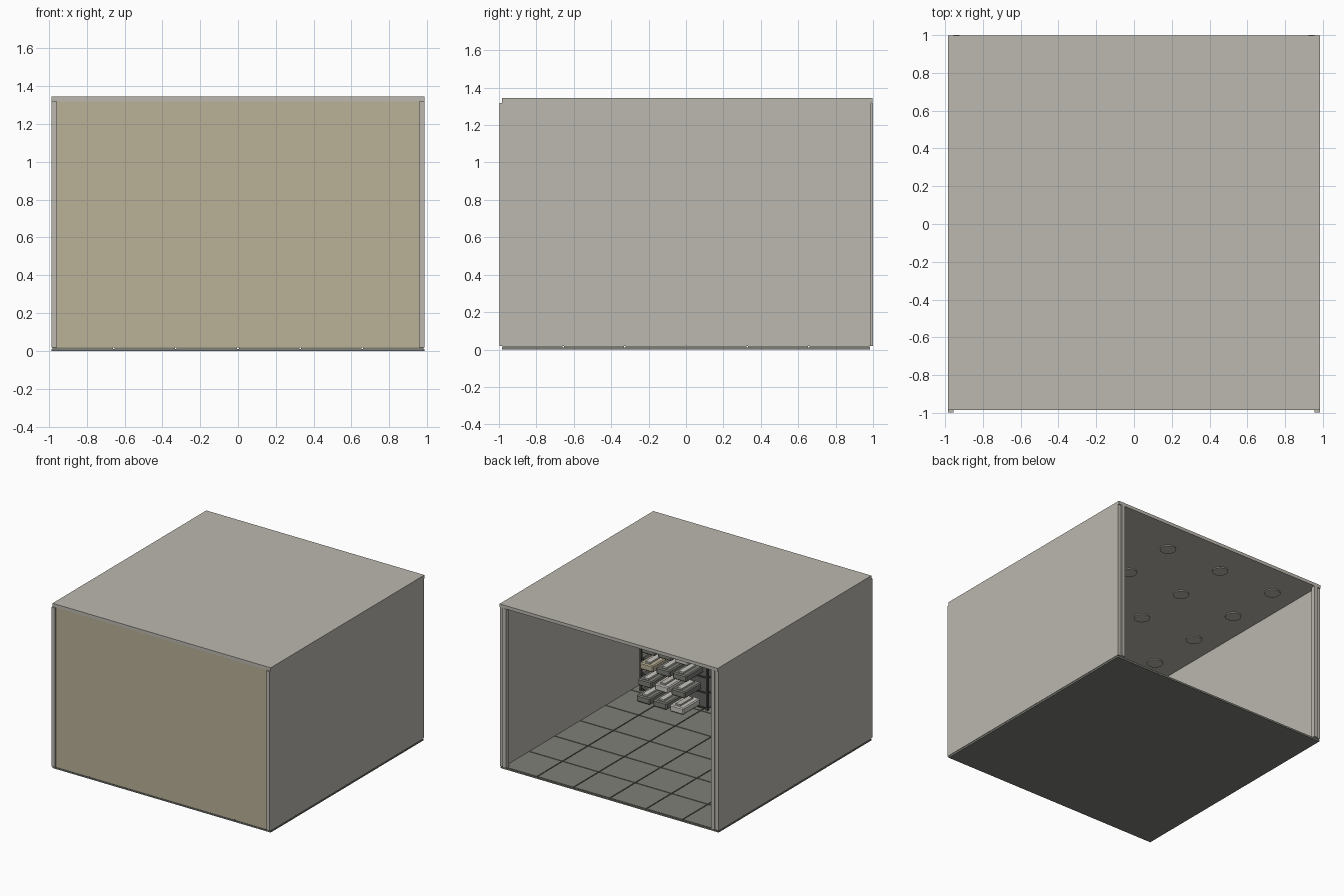
import bpy
import bmesh
from mathutils import Matrix, Vector

cube = bpy.data.objects.get("Cube")
if cube:
    bpy.data.objects.remove(cube, do_unlink=True)


def material(name, r, g, b):
    m = bpy.data.materials.new(name)
    m.use_nodes = True
    m.diffuse_color = (r, g, b, 1)
    m.node_tree.nodes["Principled BSDF"].inputs["Base Color"].default_value = (r, g, b, 1)
    return m


PLASTER = material("warm grey plaster", 0.50, 0.48, 0.43)
TAN = material("tan panel", 0.49, 0.44, 0.31)
TILE = material("dark grey tile", 0.21, 0.212, 0.185)
BIN = material("grey bin", 0.20, 0.205, 0.18)
PALE = material("pale grey", 0.58, 0.57, 0.54)
METAL = material("dark metal", 0.08, 0.08, 0.075)


def finish(name, bm, *mats):
    mesh = bpy.data.meshes.new(name)
    bm.to_mesh(mesh)
    bm.free()
    for m in mats:
        mesh.materials.append(m)
    obj = bpy.data.objects.new(name, mesh)
    bpy.context.collection.objects.link(obj)
    return obj


def add_box(bm, lo, hi):
    lo, hi = Vector(lo), Vector(hi)
    mat = Matrix.Translation((lo + hi) / 2) @ Matrix.Diagonal((*(hi - lo), 1))
    return bmesh.ops.create_cube(bm, size=1, matrix=mat)["verts"]


def box(name, lo, hi, mat):
    bm = bmesh.new()
    add_box(bm, lo, hi)
    return finish(name, bm, mat)


# Shell: slab, roof, front panel, side walls and rear door rails
W, FLOOR, CEIL, TOP = 0.985, 0.018, 1.318, 1.345
box("floor_slab", (-W, -W, 0), (W, W, 0.011), TILE)
box("roof", (-W, -W, CEIL), (W, 0.998, TOP), PLASTER)
box("front_wall", (-0.956, -W, FLOOR), (0.956, -0.955, CEIL), TAN)
for side, s in (("left", 1), ("right", -1)):
    def span(a, b):
        return sorted((s * a, s * b))
    x0, x1 = span(0.956, W)
    box(side + "_wall", (x0, -0.998, FLOOR), (x1, 0.99, CEIL), PLASTER)
    x0, x1 = span(0.925, 0.956)
    box(side + "_rear_rail", (x0, 0.965, FLOOR), (x1, 1.0, CEIL), PLASTER)

# Floor tiles, separated by narrow open joints
bm = bmesh.new()
N, GAP = 6, 0.004
pitch = 2 * W / N
for i in range(N):
    for j in range(N):
        x, y = -W + i * pitch, -W + j * pitch
        add_box(bm, (x + GAP, y + GAP, 0.011),
                (x + pitch - GAP, y + pitch - GAP, FLOOR))
finish("floor_tiles", bm, TILE)

# Shallow round ceiling lights in a regular grid
bm = bmesh.new()
for i in range(4):
    for j in range(4):
        at = (-0.75 + i * 0.51, -0.65 + j * 0.456, CEIL - 0.004)
        bmesh.ops.create_cone(bm, cap_ends=True, segments=24, radius1=0.06,
                              radius2=0.06, depth=0.008,
                              matrix=Matrix.Translation(at))
finish("ceiling_lights", bm, PLASTER)

# Storage rack: posts, cross rails and shelves
RX0, RX1, RY0, RY1, RTOP = 0.29, 0.89, -0.93, -0.69, 0.66
ROWS, STEP = 5, 0.125
bm = bmesh.new()
for x in (RX0, RX1):
    for y in (RY0, RY1):
        add_box(bm, (x - 0.008, y - 0.008, FLOOR), (x + 0.008, y + 0.008, RTOP))
for row in range(ROWS):
    z = 0.025 + row * STEP
    for y in (RY0, RY1):
        add_box(bm, (RX0, y - 0.006, z), (RX1, y + 0.006, z + 0.01))
    add_box(bm, (RX0, RY0, z), (RX1, RY1, z + 0.005))
finish("storage_rack", bm, METAL)


# Bins on the rack: rounded box with a pale strip on the lid
def storage_bin(name, x, y, z, mat):
    bm = bmesh.new()
    add_box(bm, (x - 0.062, y - 0.11, z), (x + 0.062, y + 0.11, z + 0.055))
    bmesh.ops.bevel(bm, geom=bm.edges[:], offset=0.008, segments=1, affect="EDGES")
    old = set(bm.faces)
    add_box(bm, (x - 0.022, y - 0.07, z + 0.053), (x + 0.022, y + 0.09, z + 0.068))
    for f in bm.faces:
        f.material_index = 0 if f in old else 1
    finish(name, bm, mat, PALE if mat != PALE else PLASTER)


colours = (BIN, BIN, PALE, BIN, PALE, BIN, TAN, BIN, BIN)
for row in range(ROWS):
    for col in range(3):
        storage_bin(f"bin_{row}_{col}", 0.73 - col * 0.15, -0.6 - row * 0.02,
                    0.032 + row * STEP, colours[(row * 3 + col) % len(colours)])
